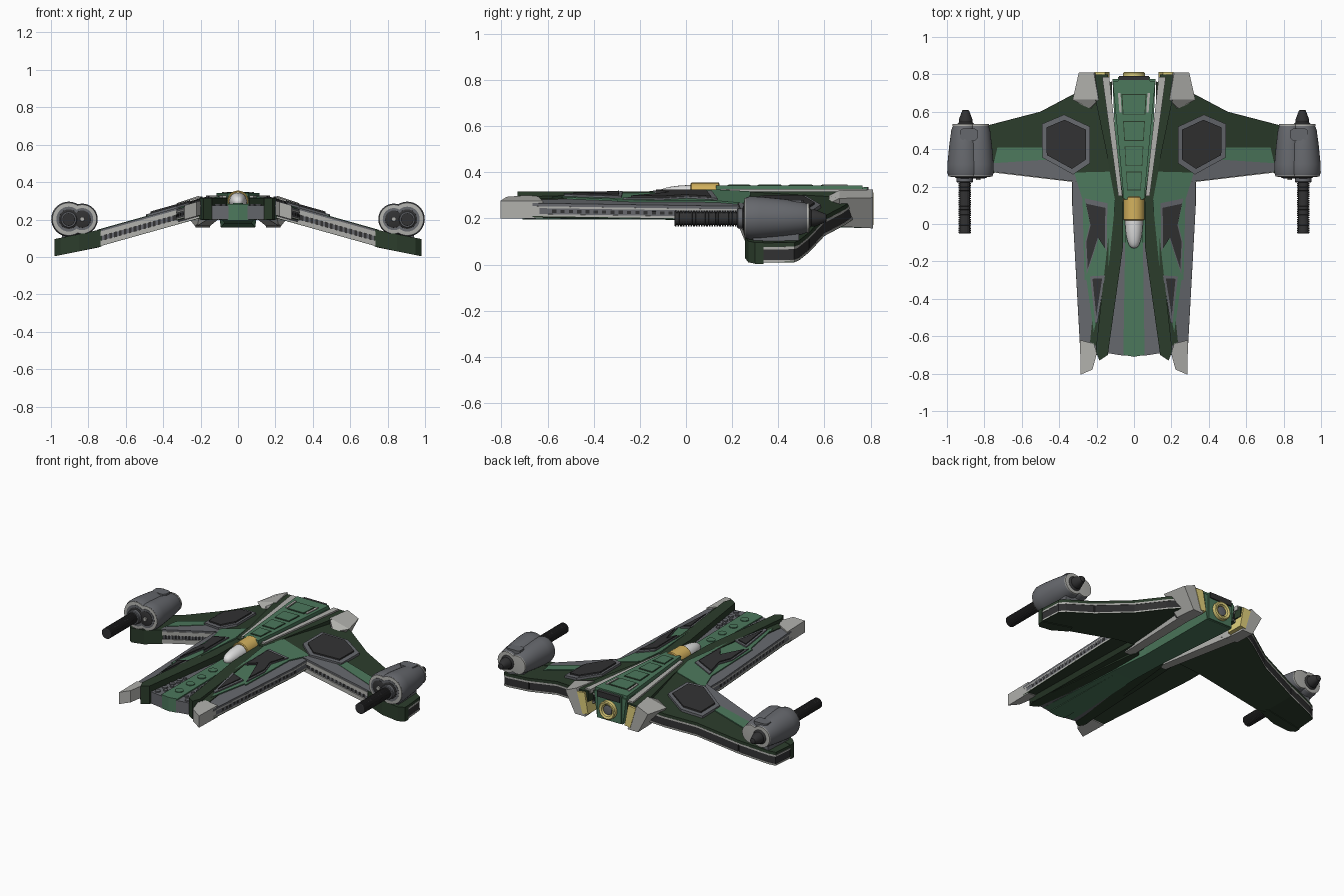
import bpy, bmesh, math

if "Cube" in bpy.data.objects:
    bpy.data.objects.remove(bpy.data.objects["Cube"])

def mat(name, r, g, b):
    m = bpy.data.materials.new(name)
    f = lambda c: ((c / 255 + 0.055) / 1.055) ** 2.4
    m.diffuse_color = (f(r), f(g), f(b), 1)
    m.use_nodes = True
    m.node_tree.nodes["Principled BSDF"].inputs["Base Color"].default_value = m.diffuse_color
    return m

DARK = mat("dark green", 43, 60, 43)
GREEN = mat("mid green", 76, 120, 92)
GREY = mat("grey", 102, 104, 109)
LIGHT = mat("light grey", 176, 176, 172)
BLACK = mat("charcoal", 50, 50, 51)
GOLD = mat("gold", 212, 178, 94)
YELLOW = mat("pale yellow", 224, 208, 124)
WHITE = mat("white", 224, 224, 224)

def finish(name, bm, material, mirror=True, smooth=False):
    """Turn a bmesh into an object, with a copy of it across x = 0 if wanted."""
    if mirror:
        dup = bmesh.ops.duplicate(bm, geom=bm.verts[:] + bm.edges[:] + bm.faces[:])
        for v in dup["geom"]:
            if isinstance(v, bmesh.types.BMVert):
                v.co.x = -v.co.x
    bmesh.ops.recalc_face_normals(bm, faces=bm.faces)
    me = bpy.data.meshes.new(name)
    bm.to_mesh(me)
    bm.free()
    me.materials.append(material)
    ob = bpy.data.objects.new(name, me)
    bpy.context.collection.objects.link(ob)
    if smooth:
        bpy.context.view_layer.objects.active = ob
        ob.select_set(True)
        bpy.ops.object.shade_smooth_by_angle(angle=math.radians(35))
        ob.select_set(False)
    return ob

def loft(name, sections, material, mirror=True, smooth=False):
    """Skin equal-length loops of points and cap both ends."""
    bm = bmesh.new()
    rings = [[bm.verts.new(p) for p in s] for s in sections]
    n = len(rings[0])
    for a, b in zip(rings, rings[1:]):
        for i in range(n):
            bm.faces.new((a[i], a[(i + 1) % n], b[(i + 1) % n], b[i]))
    bm.faces.new(rings[0])
    bm.faces.new(rings[-1])
    return finish(name, bm, material, mirror, smooth)

def top_z(x):
    """Height of the drooping wing and hull surface."""
    return 0.35 - 0.28 * x if x <= 0.75 else 0.14 - 0.2 * (x - 0.75)

def plate(name, poly, lo, hi, material, shrink=1.0):
    """Slab that follows the wing slope, between offsets lo and hi."""
    cx = sum(p[0] for p in poly) / len(poly)
    cy = sum(p[1] for p in poly) / len(poly)
    pts = [(cx + (x - cx) * shrink, cy + (y - cy) * shrink) for x, y in poly]
    return loft(name, [[(x, y, top_z(x) + o) for x, y in pts] for o in (lo, hi)], material)

def flat(name, poly, z0, z1, material, mirror=True):
    return loft(name, [[(x, y, z) for x, y in poly] for z in (z0, z1)], material, mirror)

def lathe(name, profile, x, z, material, mirror=True, n=24, smooth=True):
    """Turn (y, radius) pairs about an axis along y."""
    rings = [[(x + r * math.cos(2 * math.pi * i / n), y, z + r * math.sin(2 * math.pi * i / n))
              for i in range(n)] for y, r in profile]
    return loft(name, rings, material, mirror, smooth)

def disc(name, x, y, r, z0, z1, material, n=16):
    ring = [(x + r * math.cos(a * 2 * math.pi / n), y + r * math.sin(a * 2 * math.pi / n)) for a in range(n)]
    flat(name, ring, z0, z1, material, x != 0)

# Layered wings, tips and hull sides: plate, rail, recessed core, rail, plate
wing = [(.12, .18), (.33, .23), (.75, .28), (.75, .535), (.5, .6), (.33, .69), (.2, .74), (.12, .76)]
tip = [(.75, .29), (.85, .3), (.965, .31), (.98, .33), (.97, .47), (.93, .49), (.75, .535)]
hull = [(.12, .15), (.19, -.69), (.285, -.72), (.33, .1), (.33, .24)]
thick = (0, -.018, -.029, -.075, -.083, -.086)
thin = (-.003, -.016, -.024, -.05, -.059, -.064)
for part, poly, o, top, core in (("wing", wing, thick, DARK, BLACK), ("wing_tip", tip, thick, DARK, BLACK),
                                 ("hull", hull, thin, GREY, GREY)):
    plate(part + "_top", poly, o[1], o[0], top)
    plate(part + "_upper_rail", poly, o[2], o[1], LIGHT, 1.006)
    plate(part + "_core", poly, o[3], o[2], core, .985)
    plate(part + "_lower_rail", poly, o[4], o[3], LIGHT, 1.004)
    plate(part + "_bottom", poly, o[5], o[4], DARK)
plate("wing_tip_nose", [(.73, .277), (.85, .255), (.95, .27), (.982, .3), (.982, .335), (.75, .33)], -.09, .002, DARK)

# Light rails and small ribs along the leading edge
edge = [(.32, .224), (.735, .273), (.735, .31), (.32, .28)]
plate("leading_rail_top", edge, -.034, -.008, LIGHT)
plate("leading_rail_bottom", edge, -.084, -.058, LIGHT)
for i in range(15):
    t = .35 + i * .026
    y = .231 + (t - .33) * .119
    plate("wing_rib", [(t, y), (t + .012, y + .001), (t + .012, y + .03), (t, y + .03)], -.06, -.032, GREY)
for i in range(20):
    y = -.58 + i * .036
    x = .2885 + (y + .72) * .055
    plate("hull_rib", [(x - .03, y), (x - .003, y), (x - .003, y + .018), (x - .03, y + .018)], -.044, -.03, BLACK)

# Painted and armoured surface plates
plate("leading_band", [(.3, .225), (.75, .279), (.75, .33), (.45, .345), (.31, .29)], -.01, .003, GREY)
plate("wing_patch", [(.45, .345), (.75, .325), (.73, .41), (.47, .41)], -.01, .006, GREEN)
plate("hull_panel", [(.1, .12), (.13, .28), (.32, .275), (.275, .13), (.265, -.3), (.14, -.27)], -.01, .004, GREEN)
plate("front_dark_panel", [(.15, -.27), (.2, -.28), (.235, -.63), (.19, -.66)], -.01, .002, DARK)
plate("front_panel", [(.15, -.26), (.255, -.29), (.215, -.58)], -.01, .004, GREEN)
plate("front_vent_rim", [(.155, -.275), (.235, -.28), (.207, -.53), (.195, -.53)], 0, .012, GREY)
plate("front_vent", [(.17, -.29), (.222, -.293), (.202, -.49)], 0, .018, BLACK)
zig = [(.262, .13), (.145, .105), (.148, -.14), (.19, -.075), (.252, -.265), (.26, -.1), (.235, 0)]
plate("jagged_rim", zig, 0, .011, GREY, 1.04)
plate("jagged_panel", zig, 0, .019, BLACK, .88)
hexa = [(.374, .585), (.492, .535), (.49, .355), (.326, .265), (.235, .325), (.235, .52)]
plate("hex_rim", hexa, 0, .015, GREY)
plate("hex_panel", hexa, 0, .024, BLACK, .82)

# Flat-topped dark ridges running to nose and tail, with light strips
flat("front_ridge", [(.058, .02), (.058, .13), (.1, .15), (.118, .1), (.205, -.68), (.185, -.73), (.14, -.7), (.06, -.13)],
     .2, .316, DARK)
flat("rear_ridge", [(.055, .12), (.11, .13), (.13, .3), (.205, .66), (.205, .8), (.14, .8)], .25, .318, DARK)
flat("rear_strip", [(.062, .15), (.084, .15), (.17, .785), (.132, .785)], .3, .328, LIGHT)

# Nose prongs
plate("nose_prong", [(.285, -.805), (.222, -.778), (.198, -.69), (.215, -.64), (.289, -.62)], -.07, .006, LIGHT)

# Tail fins, slanting inward below, with long beams under the hull
def fin(y, a, b, c, d, zt, zb):
    return [(a, y, zt), (b, y, zt - .035), (c, y, zb), (d, y, zb)]
loft("tail_fin", [fin(.81, .215, .295, .225, .15, .325, .157), fin(.665, .19, .328, .23, .15, .322, .165),
                  fin(.62, .235, .25, .2, .14, .30, .19)], LIGHT)
loft("belly_beam", [[(a, y, .3), (b, y, .27), (b, y, z), (a, y, z)] for y, a, b, z in
                    ((.7, .15, .22, .165), (.1, .1, .155, .205))], LIGHT)
loft("belly_ridge", [[(a, y, .3), (b + .03, y, .25), (b, y, z), (a, y, z)] for y, a, b, z in
                     ((.2, .09, .17, .212), (-.7, .14, .2, .198))], DARK)

# Keel and sunken nose deck
loft("keel", [[(-w, y, t), (w, y, t), (w * .8, y, z), (-w * .8, y, z)] for y, w, t, z in
              ((-.69, .14, .268, .2), (-.1, .1, .27, .195), (.2, .09, .31, .18), (.775, .115, .325, .158))],
     GREEN, False)
flat("nose_deck", [(.05, -.705), (.145, -.69), (.065, -.1), (.04, -.1)], .2, .276, GREY)
flat("nose_strip", [(-.057, -.7), (0, -.71), (.057, -.7), (.045, .05), (-.045, .05)], .195, .284, GREEN, False)
for y in (-.6, -.485, -.37, -.255):
    disc("strip_lid", 0, y, .026, .28, .289, GREEN)
for i in range(4):
    disc("deck_stud", .108 - i * .007, -.665 + i * .065, .017, .27, .284, GREY, 12)
    disc("deck_stud", .075, -.63 + i * .065, .012, .27, .284, GREY, 12)

# Raised spine with stepped hatches
def spine(name, y0, y1, k, z0, z1, material):
    w = lambda y: k * (.055 + (y - .14) * .095)
    flat(name, [(-w(y0), y0), (w(y0), y0), (w(y1), y1), (-w(y1), y1)], z0, z1, material, False)
spine("spine", .13, .765, 1, .3, .343, GREEN)
for y0, y1 in ((.18, .28), (.31, .415), (.445, .55), (.585, .695)):
    spine("hatch_rim", y0, y1, .62, .34, .3455, DARK)
    spine("hatch", y0 + .004, y1 - .004, .575, .34, .348, GREEN)
flat("hatch_bar", [(.066, .595), (.078, .595), (.086, .7), (.072, .7)], .34, .348, LIGHT)

# Blunt cockpit canopy and gold collar
lathe("canopy", [(.03 - .16 * math.sin(t * math.pi / 20), max(.048 * abs(math.cos(t * math.pi / 20)) ** .75, .001))
                 for t in range(11)], 0, .297, WHITE, False)
lathe("collar", [(.02, .052), (.024, .057), (.142, .057), (.146, .052)], 0, .298, GOLD, False)

# Stern: block, nozzle and side exhausts
flat("stern_block", [(-.085, .7), (.085, .7), (.085, .785), (-.085, .785)], .162, .335, GREEN, False)
flat("stern_cap", [(-.08, .77), (.08, .77), (.08, .792), (-.08, .792)], .30, .336, BLACK, False)
lathe("nozzle", [(.75, .058), (.808, .058), (.812, .052), (.808, .038), (.78, .032)], 0, .235, YELLOW, False)
lathe("nozzle_core", [(.77, .03), (.8, .03), (.802, .02)], 0, .235, GREY, False)
loft("side_exhaust", [[(.155, y, .312), (.21, y, .305), (.17, y, .172), (.13, y, .178)] for y in (.7, .813)], YELLOW)

# Wing tip engines: two fused tapering pods, rims, caps, rear cones
for tag, x, r in (("outer", .905, .09), ("inner", .833, .08)):
    lathe(tag + "_pod", [(.258, r * .97), (.275, r * 1.04), (.32, r * 1.03), (.42, r * .92), (.5, r * .8), (.53, r * .68)],
          x, .202, GREY, n=32)
    lathe(tag + "_front_rim", [(.252, r * .78), (.254, r * .96), (.262, r * .96)], x, .202, LIGHT, n=32)
    lathe(tag + "_front_plate", [(.250, r * .74), (.262, r * .74)], x, .202, GREY, n=32)
    lathe(tag + "_front_cap", [(.244, r * .45), (.248, r * .58), (.27, r * .6)], x, .202, BLACK)
    lathe(tag + "_rear_rim", [(.525, r * .73), (.534, r * .73), (.535, r * .6)], x, .202, LIGHT, n=32)
lathe("rear_cone", [(.53, .05), (.545, .036), (.56, .036), (.607, .018), (.61, .012)], .9, .202, BLACK)
lathe("small_muzzle", [(.235, .012), (.26, .014)], .833, .202, LIGHT, n=12)
flat("pod_hatch", [(.835, .46), (.85, .445), (.915, .445), (.93, .46), (.93, .5), (.915, .51), (.85, .51), (.835, .5)],
     .2, .28, GREY)
loft("pylon", [[(.82, .29, z), (.94, .29, z), (.93, .49, z), (.82, .49, z)] for z in (.09, .16)], GREY)

# Ribbed gun barrels
ribs = [(-.05, .02), (-.05, .03)]
for i in range(24):
    y = -.048 + i * .0113
    ribs += [(y, .034), (y + .007, .034), (y + .0075, .029), (y + .011, .029)]
lathe("gun_barrel", ribs, .905, .2, BLACK, n=16, smooth=False)
lathe("barrel_base", [(.222, .04), (.226, .044), (.26, .044)], .905, .2, GREY)
